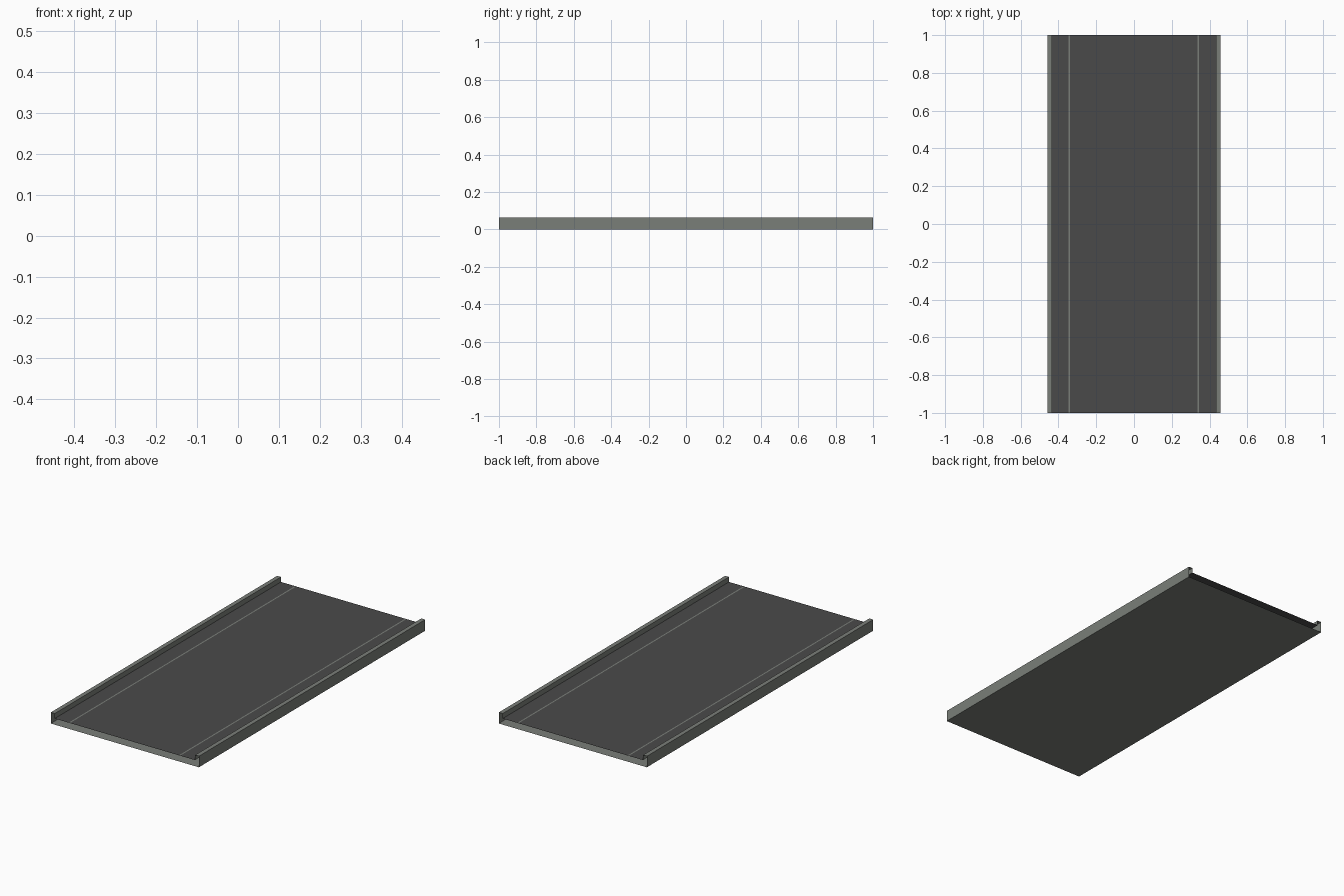
import bpy

if "Cube" in bpy.data.objects:
    bpy.data.objects.remove(bpy.data.objects["Cube"])

L = 1.0         # half length
W = 0.458       # half width
IN = 0.434      # inner face of kerb
H = 0.062       # kerb height
DECK = 0.034    # road surface height


def material(name, col):
    m = bpy.data.materials.new(name)
    m.diffuse_color = (*col, 1)
    m.use_nodes = True
    m.node_tree.nodes["Principled BSDF"].inputs["Base Color"].default_value = m.diffuse_color
    return m


concrete = material("concrete", (0.195, 0.21, 0.19))
asphalt = material("asphalt", (0.068, 0.068, 0.068))


def extrude_profile(name, pts, mat):
    """Sweep an open x/z profile along y, leaving both ends open."""
    verts = [(x, y, z) for x, z in pts for y in (-L, L)]
    faces = [(2 * i, 2 * i + 1, 2 * i + 3, 2 * i + 2) for i in range(len(pts) - 1)]
    me = bpy.data.meshes.new(name)
    me.from_pydata(verts, [], faces)
    me.materials.append(mat)
    ob = bpy.data.objects.new(name, me)
    bpy.context.collection.objects.link(ob)
    return ob


# Hollow concrete trough: kerbs, side walls and underside
extrude_profile("concrete_trough", [
    (IN, DECK), (IN, H), (W, H), (W, 0),
    (-W, 0), (-W, H), (-IN, H), (-IN, DECK)], concrete)

# Road surface
extrude_profile("road_deck", [(-IN, DECK), (IN, DECK)], asphalt)

# Thin edge lines along the road
for side, x in (("left", -0.343), ("right", 0.339)):
    extrude_profile(side + "_edge_line",
                    [(x - 0.004, DECK + 0.0006), (x + 0.004, DECK + 0.0006)], concrete)

# Make the faces point outward / upward
for ob in bpy.data.objects:
    if ob.name != "concrete_trough":
        for p in ob.data.polygons:
            if p.normal.z < 0:
                p.flip()
    else:
        for p in ob.data.polygons:
            c, n = p.center, p.normal
            if abs(n.z) > 0.5:
                wrong = n.z * (1 if c.z > 0.01 else -1) < 0
            else:
                outer = abs(c.x) > IN + 0.001
                wrong = (n.x * c.x > 0) != outer
            if wrong:
                p.flip()
    ob.data.update()
